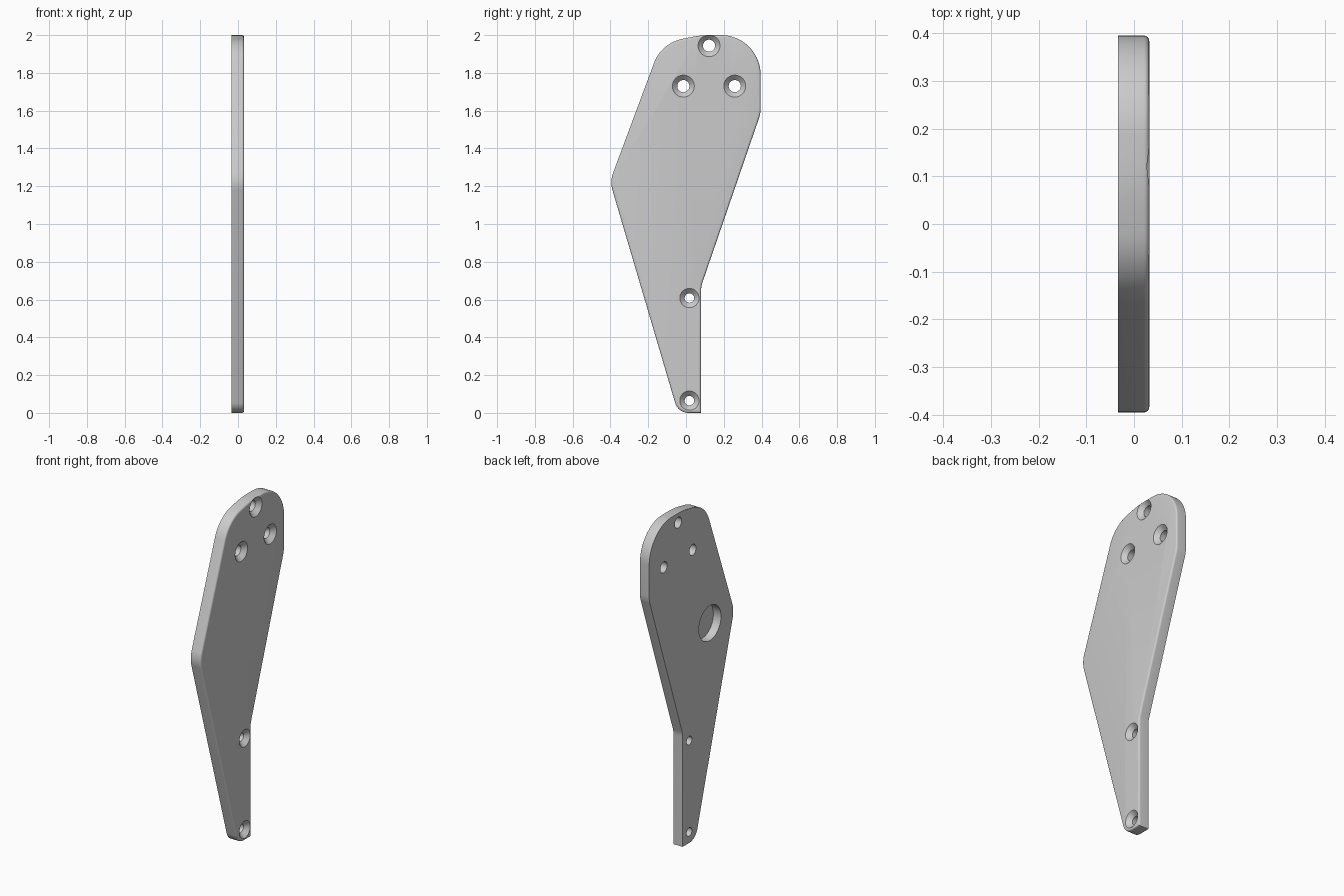
import bpy, bmesh, math
from mathutils import Vector

cube = bpy.data.objects.get("Cube")
if cube:
    bpy.data.objects.remove(cube, do_unlink=True)

BACK, FRONT = -0.034, 0.032      # plate thickness along x

grey = bpy.data.materials.new("light grey")
grey.use_nodes = True
colour = (0.6, 0.6, 0.6, 1)
grey.diffuse_color = colour
grey.node_tree.nodes["Principled BSDF"].inputs["Base Color"].default_value = colour


def fillet(corners):
    """Round each (y, z, radius) corner of a closed outline."""
    out = []
    for i, (y, z, r) in enumerate(corners):
        p = Vector((y, z))
        if r == 0:
            out.append(p)
            continue
        a = (Vector(corners[i - 1][:2]) - p).normalized()
        b = (Vector(corners[(i + 1) % len(corners)][:2]) - p).normalized()
        half = a.angle(b) / 2
        centre = p + (a + b).normalized() * r / math.sin(half)
        start = p + a * r / math.tan(half) - centre
        end = p + b * r / math.tan(half) - centre
        turn = math.pi - 2 * half
        steps = max(4, round(turn / math.radians(5)))
        for k in range(steps + 1):
            t = k / steps
            out.append(centre + (start * math.sin((1 - t) * turn)
                                 + end * math.sin(t * turn)) / math.sin(turn))
    return out


def make_object(name, bm):
    bmesh.ops.recalc_face_normals(bm, faces=bm.faces)
    mesh = bpy.data.meshes.new(name)
    bm.to_mesh(mesh)
    bm.free()
    mesh.materials.append(grey)
    obj = bpy.data.objects.new(name, mesh)
    bpy.context.collection.objects.link(obj)
    return obj


def lathe(bm, y, z, profile, sides=48):
    """Closed round cutter along x from (x, radius) steps."""
    rings = []
    for x, r in profile:
        rings.append([bm.verts.new((x, y + r * math.cos(k * math.tau / sides),
                                    z + r * math.sin(k * math.tau / sides)))
                      for k in range(sides)])
    for a, b in zip(rings, rings[1:]):
        for k in range(sides):
            n = (k + 1) % sides
            bm.faces.new((a[k], a[n], b[n], b[k]))
    bm.faces.new(rings[0])
    bm.faces.new(rings[-1])


# Plate outline, extruded, with a rounded rim on the countersunk side
outline = fillet([
    (0.08, 0, 0), (0.08, 0.67, 0.12), (0.395, 1.585, 0.15),
    (0.395, 2.0, 0.21), (0.08, 2.0, 0.5), (-0.13, 1.958, 0.2),
    (-0.403, 1.225, 0.15), (-0.042, 0, 0.075)])
bm = bmesh.new()
base = bm.faces.new([bm.verts.new((BACK, p.x, p.y)) for p in outline])
ext = bmesh.ops.extrude_face_region(bm, geom=[base], use_keep_orig=True)
bmesh.ops.translate(bm, vec=(FRONT - BACK, 0, 0),
                    verts=[g for g in ext["geom"] if isinstance(g, bmesh.types.BMVert)])
rim = [e for e in bm.edges if all(v.co.x > 0 for v in e.verts)]
bmesh.ops.bevel(bm, geom=rim, offset=0.011, segments=4, profile=0.5, affect='EDGES')
plate = make_object("bracket_plate", bm)

# Countersunk screw holes and the blind round pocket on the flat side
bm = bmesh.new()
for y, z, head, bore in [(-0.014, 1.73, 0.058, 0.032), (0.258, 1.73, 0.058, 0.032),
                         (0.122, 1.944, 0.058, 0.032), (0.018, 0.608, 0.051, 0.025),
                         (0.018, 0.065, 0.051, 0.025)]:
    depth = head - bore
    lathe(bm, y, z, [(BACK - 0.02, bore), (FRONT - depth, bore),
                     (FRONT, head), (FRONT + 0.02, head)])
lathe(bm, -0.176, 1.233, [(BACK - 0.02, 0.104), (BACK + 0.05, 0.104)], 64)
cutter = make_object("hole_cutter", bm)
cutter.hide_render = True

cut = plate.modifiers.new("holes", 'BOOLEAN')
cut.operation = 'DIFFERENCE'
cut.solver = 'EXACT'
cut.object = cutter
bpy.ops.object.select_all(action='DESELECT')
bpy.context.view_layer.objects.active = plate
plate.select_set(True)
bpy.ops.object.modifier_apply(modifier=cut.name)
bpy.data.objects.remove(cutter, do_unlink=True)
bpy.ops.object.shade_smooth_by_angle(angle=math.radians(30))
